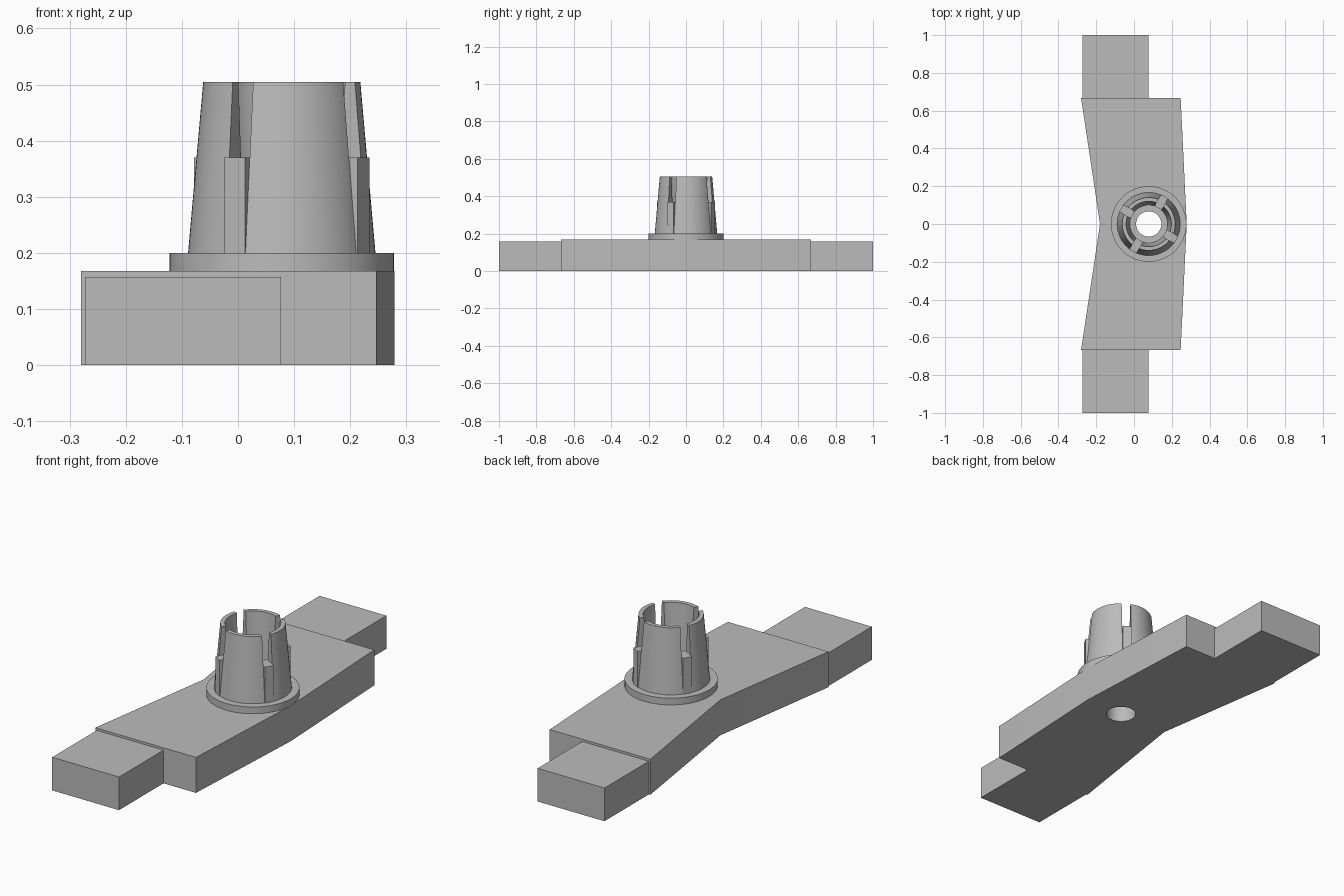
import bpy, bmesh, math
from mathutils import Matrix, Vector

cube = bpy.data.objects.get("Cube")
if cube:
    bpy.data.objects.remove(cube, do_unlink=True)

grey = bpy.data.materials.new("plain grey")
grey.use_nodes = True
COLOR = (0.5, 0.5, 0.5, 1)
grey.diffuse_color = COLOR
grey.node_tree.nodes["Principled BSDF"].inputs["Base Color"].default_value = COLOR

CUP_X = 0.078      # axis of the socket
HOLE = 0.067       # bore radius
SLOT_Z = 0.37      # floor of the slots
HALF_W = 0.021     # half width of slots and ribs


def finish(name, bm):
    bmesh.ops.recalc_face_normals(bm, faces=bm.faces)
    mesh = bpy.data.meshes.new(name)
    bm.to_mesh(mesh)
    bm.free()
    mesh.materials.append(grey)
    obj = bpy.data.objects.new(name, mesh)
    bpy.context.collection.objects.link(obj)
    return obj


def select(obj):
    bpy.ops.object.select_all(action='DESELECT')
    obj.select_set(True)
    bpy.context.view_layer.objects.active = obj


def box(name, lo, hi, matrix=Matrix()):
    lo, hi = Vector(lo), Vector(hi)
    bm = bmesh.new()
    bmesh.ops.create_cube(bm, size=1, matrix=matrix @ Matrix.Translation((lo + hi) / 2)
                          @ Matrix.Diagonal((*(hi - lo), 1)))
    return finish(name, bm)


def cut(target, cutter):
    cutter.hide_render = True
    mod = target.modifiers.new("cut", 'BOOLEAN')
    mod.operation = 'DIFFERENCE'
    mod.solver = 'EXACT'
    mod.object = cutter
    select(target)
    bpy.ops.object.modifier_apply(modifier=mod.name)
    bpy.data.objects.remove(cutter, do_unlink=True)


def smooth(obj):
    select(obj)
    bpy.ops.object.shade_smooth_by_angle(angle=math.radians(30))


# Body: bent plate extruded from its outline, with a round bore
outline = [(-0.28, -0.667), (0.247, -0.667), (0.279, 0),
           (0.247, 0.667), (-0.28, 0.667), (-0.18, 0)]
bm = bmesh.new()
face = bm.faces.new([bm.verts.new((x, y, 0)) for x, y in outline])
ext = bmesh.ops.extrude_face_region(bm, geom=[face])
bmesh.ops.translate(bm, vec=(0, 0, 0.168),
                    verts=[v for v in ext["geom"] if isinstance(v, bmesh.types.BMVert)])
body = finish("body_plate", bm)

bm = bmesh.new()
bmesh.ops.create_cone(bm, cap_ends=True, segments=64, radius1=HOLE, radius2=HOLE,
                      depth=1, matrix=Matrix.Translation((CUP_X, 0, 0)))
cut(body, finish("bore_cutter", bm))
smooth(body)

# End tabs
for name, y0, y1 in (("front_tab", -1, -0.667), ("back_tab", 0.667, 1)):
    box(name, (-0.273, y0, 0), (0.077, y1, 0.157))

# Socket: flange and tapered cup turned from one closed profile
profile = [(HOLE, 0.16), (0.2, 0.16), (0.2, 0.2), (0.167, 0.2),
           (0.14, 0.505), (0.12, 0.505), (0.1, 0.2), (HOLE, 0.2)]
bm = bmesh.new()
ring = [bm.verts.new((CUP_X + r, 0, z)) for r, z in profile]
edges = [bm.edges.new((ring[i - 1], ring[i])) for i in range(len(ring))]
bmesh.ops.spin(bm, geom=ring + edges, cent=(CUP_X, 0, 0), axis=(0, 0, 1),
               angle=math.tau, steps=64, use_merge=True)
bmesh.ops.remove_doubles(bm, verts=bm.verts, dist=1e-5)
socket = finish("socket", bm)

# Four slots in the rim, each above an upright rib
for i in range(4):
    turn = Matrix.Translation((CUP_X, 0, 0)) @ Matrix.Rotation(math.radians(60 + 90 * i), 4, 'Z')
    cut(socket, box("slot_cutter", (0.08, -HALF_W, SLOT_Z), (0.22, HALF_W, 0.6), turn))
    box(f"rib_{i + 1}", (0.098, -HALF_W, 0.19), (0.168, HALF_W, SLOT_Z), turn)
smooth(socket)
